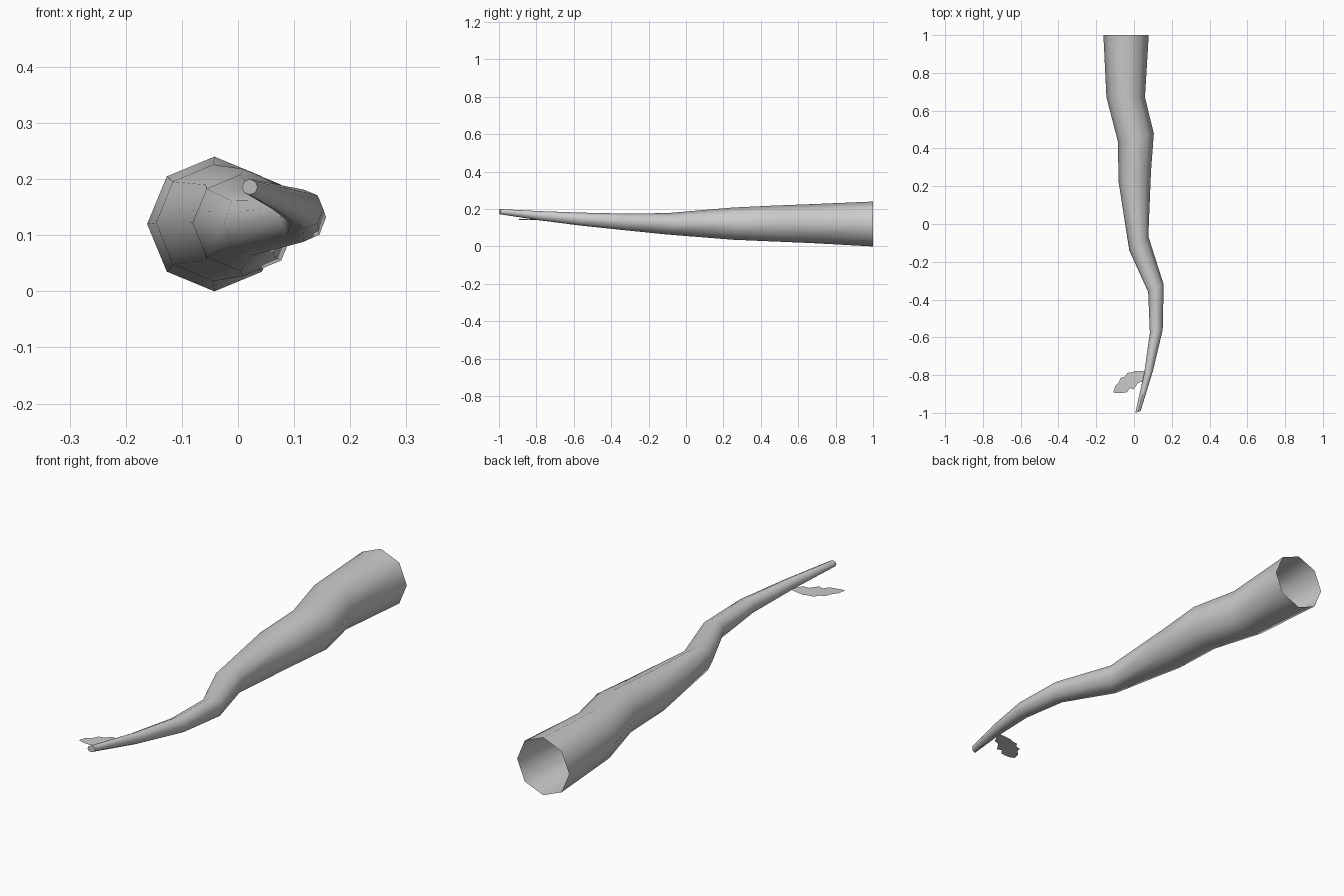
import bpy, bmesh, math
from mathutils import Vector

if "Cube" in bpy.data.objects:
    bpy.data.objects.remove(bpy.data.objects["Cube"])


def finish(name, bm):
    mesh = bpy.data.meshes.new(name)
    bm.to_mesh(mesh)
    bm.free()
    ob = bpy.data.objects.new(name, mesh)
    bpy.context.collection.objects.link(ob)
    bpy.ops.object.select_all(action='DESELECT')
    ob.select_set(True)
    bpy.context.view_layer.objects.active = ob
    bpy.ops.object.shade_smooth_by_angle(angle=math.radians(50))
    return ob


# Branch: eight-sided rings given by left x,y / right x,y / bottom z, top z
RINGS = [
    (-0.162, 1.00, 0.078, 1.00, 0.000, 0.240),
    (-0.146, 0.67, 0.058, 0.67, 0.018, 0.226),
    (-0.086, 0.44, 0.105, 0.48, 0.027, 0.218),
    (-0.081, 0.22, 0.090, 0.28, 0.036, 0.208),
    (-0.025, -0.14, 0.076, -0.065, 0.064, 0.178),
    (0.075, -0.36, 0.157, -0.32, 0.088, 0.176),
    (0.084, -0.575, 0.152, -0.56, 0.112, 0.181),
    (0.053, -0.795, 0.101, -0.775, 0.140, 0.189),
    (0.007, -1.00, 0.035, -0.99, 0.172, 0.200),
]
SIDES = 8
bm = bmesh.new()
rings = []
for lx, ly, rx, ry, zb, zt in RINGS:
    zc = (zb + zt) / 2
    left, right = Vector((lx, ly, zc)), Vector((rx, ry, zc))
    centre, side = (left + right) / 2, (right - left) / 2
    up = Vector((0, 0, (zt - zb) / 2))
    rings.append([bm.verts.new(centre + side * math.cos(a) + up * math.sin(a))
                  for a in (2 * math.pi * i / SIDES for i in range(SIDES))])
for a, b in zip(rings, rings[1:]):
    for i in range(SIDES):
        j = (i + 1) % SIDES
        bm.faces.new((a[j], a[i], b[i], b[j]))
# Closed tip; the thick end stays open
bm.faces.new(rings[-1])
bmesh.ops.recalc_face_normals(bm, faces=bm.faces[:])
finish("branch", bm)

# Leaf: thin scalloped blade, sagging slightly in the middle
UPPER = [(0.065, -0.782), (0.045, -0.779), (0.005, -0.778), (-0.012, -0.786), (-0.035, -0.788),
         (-0.048, -0.808), (-0.072, -0.815), (-0.080, -0.838), (-0.100, -0.858), (-0.108, -0.888)]
LOWER = [(0.065, -0.790), (0.045, -0.835), (0.022, -0.840), (0.008, -0.862), (-0.003, -0.876),
         (-0.022, -0.868), (-0.036, -0.890), (-0.060, -0.894), (-0.085, -0.896), (-0.108, -0.892)]
bm = bmesh.new()


def leaf_point(p):
    return bm.verts.new((p[0], p[1], 0.142 + 0.006 * ((p[0] + 0.025) / 0.085) ** 2))


top = [leaf_point(p) for p in UPPER]
low = [leaf_point(p) for p in LOWER]
for i in range(len(top) - 1):
    bm.faces.new((top[i], top[i + 1], low[i + 1], low[i]))
finish("leaf", bm)
